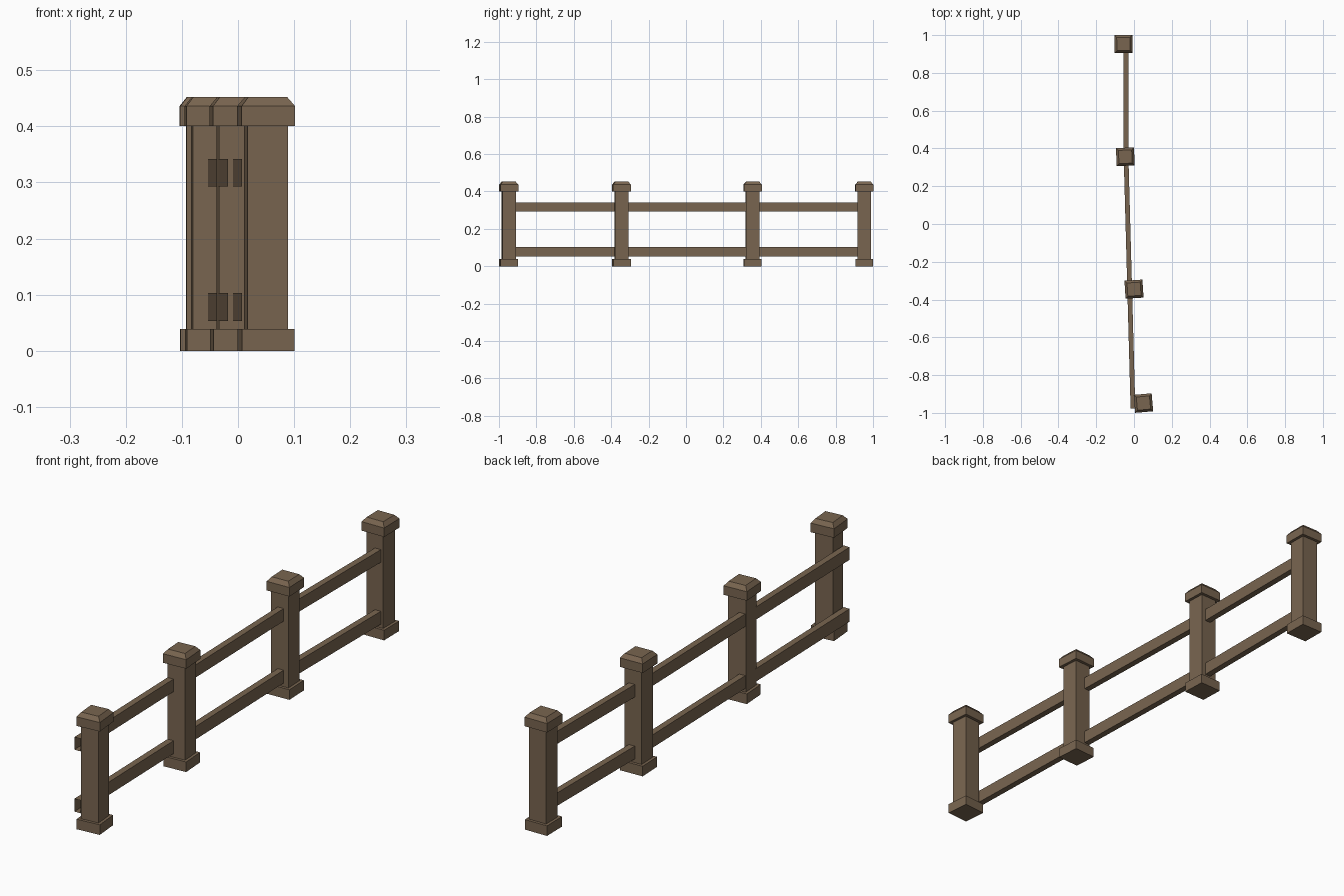
import bpy, bmesh
from math import radians
from mathutils import Matrix

if "Cube" in bpy.data.objects:
    bpy.data.objects.remove(bpy.data.objects["Cube"])

wood = bpy.data.materials.new("brown_wood")
wood.diffuse_color = (0.19, 0.13, 0.08, 1)
wood.use_nodes = True
wood.node_tree.nodes["Principled BSDF"].inputs["Base Color"].default_value = wood.diffuse_color


def finish(bm, name, recalc=True):
    if recalc:
        bmesh.ops.recalc_face_normals(bm, faces=bm.faces)
    mesh = bpy.data.meshes.new(name)
    bm.to_mesh(mesh)
    bm.free()
    mesh.materials.append(wood)
    ob = bpy.data.objects.new(name, mesh)
    bpy.context.collection.objects.link(ob)
    return ob


def block(name, x, y, angle, levels):
    """Square block lofted through (half width, z) levels, capped at both ends."""
    bm = bmesh.new()
    rings = [[bm.verts.new((sx * h, sy * h, z))
              for sx, sy in ((-1, -1), (1, -1), (1, 1), (-1, 1))] for h, z in levels]
    for a, b in zip(rings, rings[1:]):
        for i in range(4):
            j = (i + 1) % 4
            bm.faces.new((a[i], a[j], b[j], b[i]))
    bm.faces.new(rings[0][::-1])
    bm.faces.new(rings[-1])
    bm.transform(Matrix.Translation((x, y, 0)) @ Matrix.Rotation(radians(angle), 4, 'Z'))
    return finish(bm, name)


def rail(name, path, z0, z1, half=0.0125):
    """Open-ended rectangular rail following a plan path."""
    bm = bmesh.new()
    rings = [[bm.verts.new((x + dx, y, z)) for dx, z in
              ((-half, z0), (half, z0), (half, z1), (-half, z1))] for x, y in path]
    for a, b in zip(rings, rings[1:]):
        for i in range(4):
            j = (i + 1) % 4
            bm.faces.new((a[i], a[j], b[j], b[i]))
    return finish(bm, name, recalc=False)


# Posts: x, y, twist in degrees
posts = [(0.050, -0.948, 5), (0.000, -0.345, 3.7), (-0.046, 0.356, 2.2), (-0.056, 0.953, 0.8)]
for n, (x, y, a) in enumerate(posts, 1):
    block(f"post_base_{n}", x, y, a, [(0.047, 0), (0.047, 0.039)])
    block(f"post_shaft_{n}", x, y, a, [(0.036, 0.039), (0.036, 0.401)])
    block(f"post_cap_{n}", x, y, a, [(0.0477, 0.401), (0.0477, 0.436), (0.035, 0.452)])

# Rails: bend inside the third post, run past the first one
path = [(-0.0055, -0.976), (-0.042, 0.355), (-0.042, 0.953)]
for name, z0, z1 in (("lower_rail", 0.053, 0.103), ("upper_rail", 0.293, 0.342)):
    rail(name, path[::-1], z0, z1)
